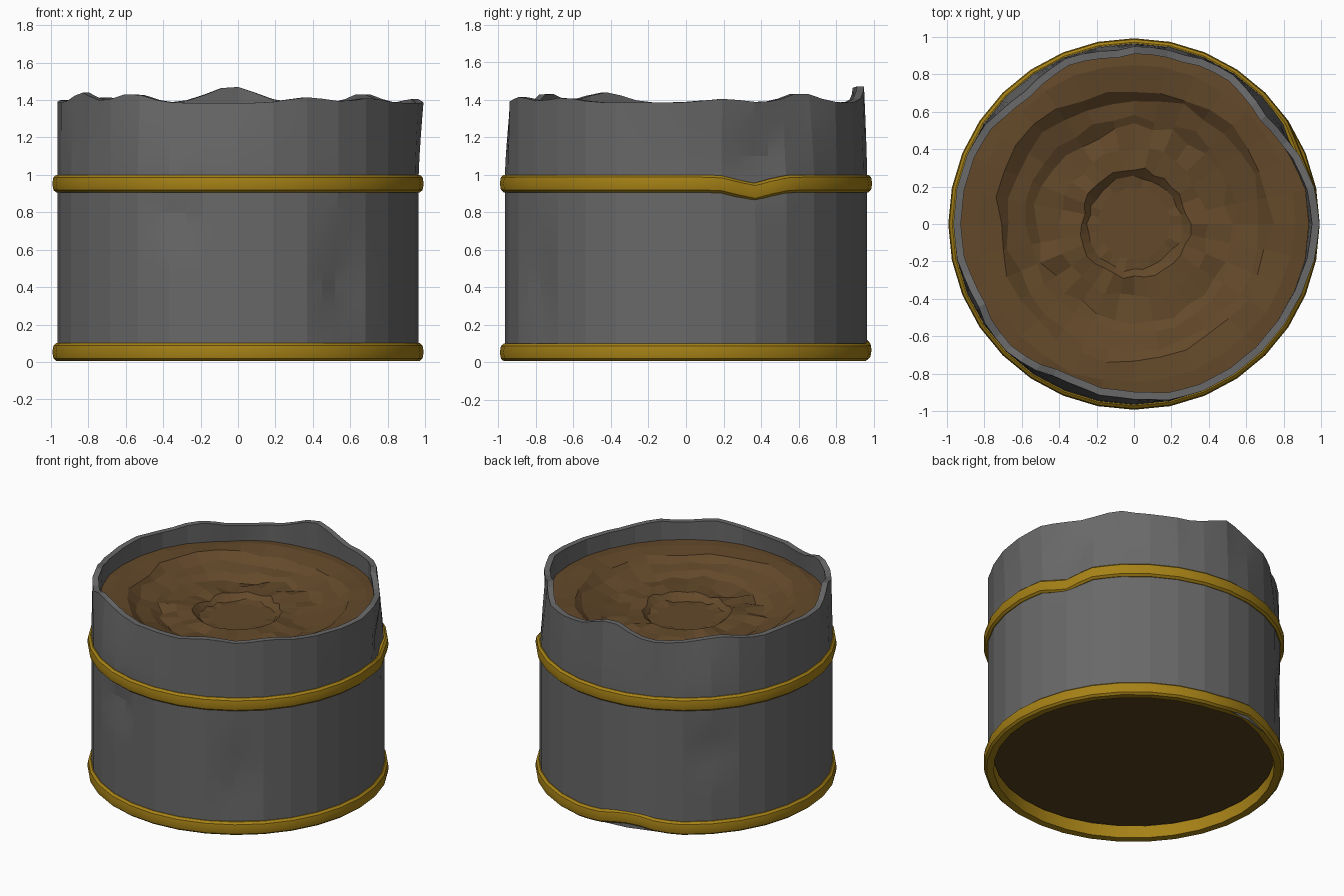
import bpy, bmesh, math, random
from math import cos, sin, radians, exp, pi

if "Cube" in bpy.data.objects:
    bpy.data.objects.remove(bpy.data.objects["Cube"])

random.seed(4)


def material(name, rgb):
    m = bpy.data.materials.new(name)
    m.diffuse_color = (*rgb, 1)
    m.use_nodes = True
    m.node_tree.nodes["Principled BSDF"].inputs["Base Color"].default_value = m.diffuse_color
    return m


STEEL = material("worn_steel", (0.14, 0.14, 0.14))
GOLD = material("yellow_paint", (0.38, 0.22, 0.008))
DIRT = material("brown_soil", (0.125, 0.066, 0.023))
DARK = material("dark_base", (0.09, 0.05, 0.01))


def bump(a, centre, width):
    """Smooth bump around an angle in degrees, wrapping at 360."""
    d = (a - centre + 180) % 360 - 180
    return exp(-(d / width) ** 2)


def band(z, centre, width):
    return exp(-((z - centre) / width) ** 2)


def rim_height(a):
    peaks = [(92, .088, 11), (42, .05, 9), (140, .03, 9), (12, .02, 8), (208, .055, 9),
             (233, .05, 8), (293, .03, 9), (317, .025, 9), (170, .015, 9)]
    return 1.385 + sum(h * bump(a, c, w) for c, h, w in peaks)


def dent(a, z):
    """Radial offset of the battered sheet: side dents and bent rim."""
    wall = [(305, .4, 6, .3, -.035), (250, .78, 7, .13, -.03), (24, 1.08, 8, .16, -.04),
            (135, .6, 6, .15, -.025)]
    r = sum(d * bump(a, c, w) * band(z, zc, h) for c, zc, w, h, d in wall)
    t = max(0, (z - 1.0) / 0.4) ** 1.3
    bends = [(247, 12, -.05), (268, 11, -.03), (38, 14, -.045), (130, 13, -.045),
             (98, 9, -.025), (75, 10, -.02), (0, 18, .027), (205, 9, -.02)]
    return r + t * sum(d * bump(a, c, w) for c, w, d in bends)


def lathe(name, rows, sides, point, mat, close=False, cap=False, smooth=None, step=1):
    """Quad grid around z; point(row, angle_in_degrees) returns radius and height.
    step=2 pulls every second vertex onto the chord, so facets stay flat."""
    bm = bmesh.new()
    grid = []
    for row in rows:
        ring = []
        for i in range(sides):
            a = 360 * i / sides
            r, z = point(row, a)
            if i % step:
                r *= cos(2 * pi / sides)
            ring.append(bm.verts.new((r * cos(radians(a)), r * sin(radians(a)), z)))
        grid.append(ring)
    pairs = list(zip(grid, grid[1:])) + ([(grid[-1], grid[0])] if close else [])
    for lo, hi in pairs:
        for i in range(sides):
            j = (i + 1) % sides
            bm.faces.new((lo[i], lo[j], hi[j], hi[i]))
    if cap:
        bm.faces.new(grid[-1])
    bmesh.ops.recalc_face_normals(bm, faces=bm.faces)
    me = bpy.data.meshes.new(name)
    bm.to_mesh(me)
    bm.free()
    me.materials.append(mat)
    ob = bpy.data.objects.new(name, me)
    bpy.context.collection.objects.link(ob)
    if smooth:
        bpy.ops.object.select_all(action='DESELECT')
        ob.select_set(True)
        bpy.context.view_layer.objects.active = ob
        bpy.ops.object.shade_smooth_by_angle(angle=radians(smooth))
    return ob


# Barrel wall: outer sheet, torn rim, then inner sheet down below the soil
wall_rows = [(z, 0) for z in (.02, .1, .2, .3, .4, .5, .6, .7, .8, .9, 1, 1.1, 1.2, 1.3)]
wall_rows += [(None, 0), (None, .04), (1.3, .04), (1.2, .04)]


def wall_point(row, a):
    z, inset = row
    z = rim_height(a) if z is None else z
    return .966 + dent(a, z) - inset, z


lathe("barrel_wall", wall_rows, 64, wall_point, STEEL, smooth=8, step=2)


# Hoops: rounded section swept around the barrel, each with a kink
def hoop(name, z0, kink_angle, kink_width, lift, inward, inner):
    section = [(inner, -.044), (.972, -.047), (.987, -.034), (.993, 0),
               (.987, .034), (.972, .047), (inner, .047)]

    def point(p, a):
        k = bump(a, kink_angle, kink_width)
        return p[0] - inward * k, z0 + p[1] + lift * k

    lathe(name, section, 64, point, GOLD, close=True, smooth=30, step=2)


hoop("middle_hoop", .953, 22, 7, -.045, .02, .945)
hoop("bottom_hoop", .053, 102, 11, .04, .01, .925)

# Underside plate, recessed inside the bottom hoop
lathe("base_plate", [(.94, .11), (.5, .11)], 32, lambda p, a: p, DARK, cap=True)

# Soil: ragged terraces falling to a hollow around a low centre mound
soil_rows = [(.95, 1.27, 0, 0), (.85, 1.275, .01, .006), (.73, 1.265, .02, .01),
             (.68, 1.225, .02, .015), (.57, 1.195, .02, .015), (.52, 1.17, .02, .015),
             (.40, 1.175, .015, .015), (.29, 1.18, .015, .012), (.25, 1.145, .01, .01),
             (.19, 1.14, .005, .004)]


def soil_point(p, a):
    r, z, jr, jz = p
    wave = sin(3 * radians(a) + 9 * r) * .6 + random.uniform(-1, 1)
    if r > .9:
        r = .935 + min(0, dent(a, 1.27))
    return r + jr * wave, z + jz * wave


lathe("soil_fill", soil_rows, 32, soil_point, DIRT, cap=True)
